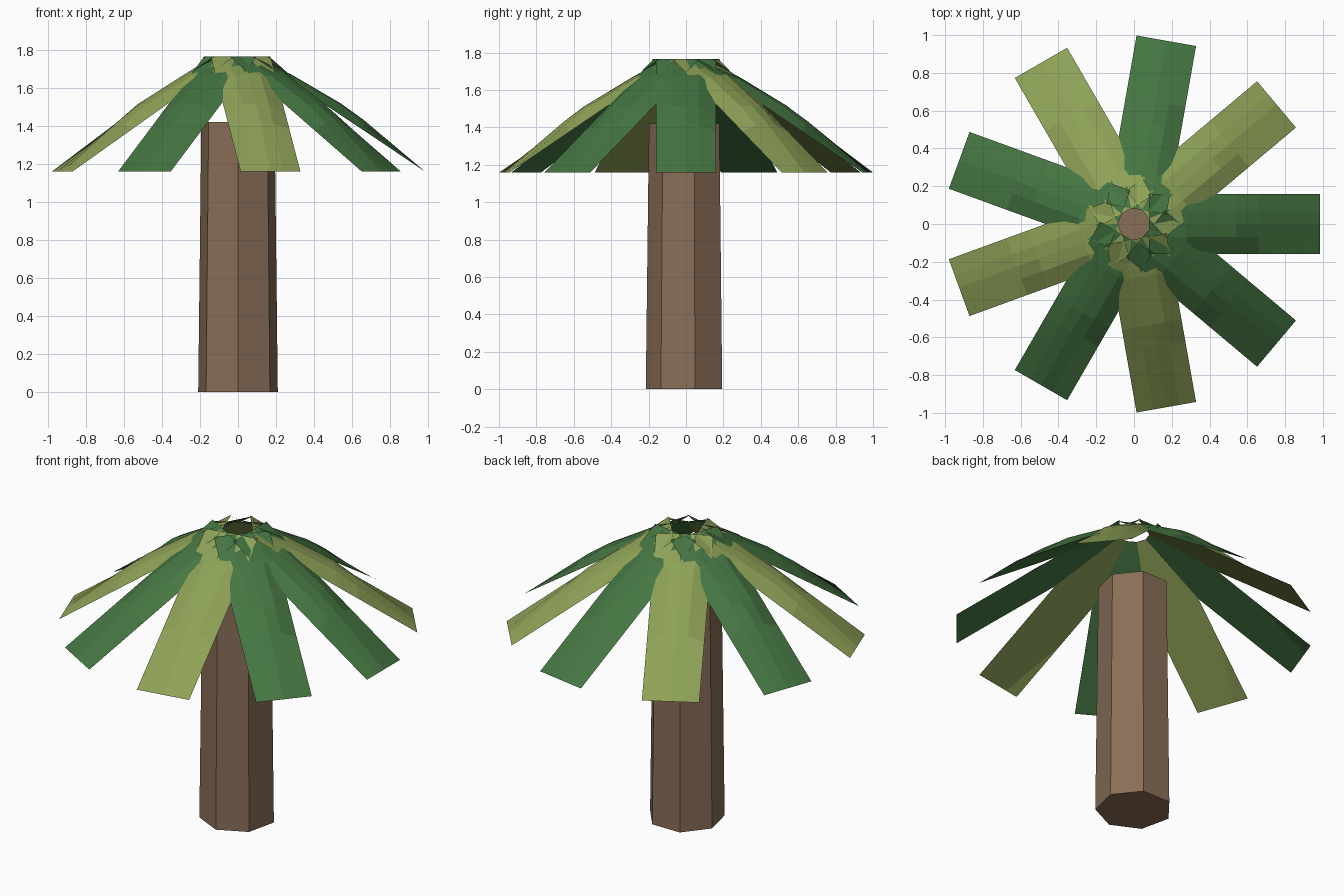
import bpy, bmesh, math
from mathutils import Matrix

if "Cube" in bpy.data.objects:
    bpy.data.objects.remove(bpy.data.objects["Cube"])


def material(name, rgb):
    m = bpy.data.materials.new(name)
    m.diffuse_color = (*rgb, 1)
    m.use_nodes = True
    m.node_tree.nodes["Principled BSDF"].inputs["Base Color"].default_value = m.diffuse_color
    return m


bark = material("bark", (0.25, 0.155, 0.095))
dark_green = material("dark_green", (0.06, 0.18, 0.055))
light_green = material("light_green", (0.27, 0.36, 0.095))


def add_object(name, bm, mat):
    bmesh.ops.recalc_face_normals(bm, faces=bm.faces)
    me = bpy.data.meshes.new(name)
    bm.to_mesh(me)
    bm.free()
    me.materials.append(mat)
    ob = bpy.data.objects.new(name, me)
    bpy.context.collection.objects.link(ob)
    return ob


# Trunk: tapered seven-sided column, one corner facing the front
TRUNK_H = 1.42
bm = bmesh.new()
rings = []
for r, z in ((0.215, 0), (0.198, TRUNK_H)):
    rings.append([bm.verts.new((r * math.cos(a), r * math.sin(a), z))
                  for a in (-math.pi / 2 + i * math.tau / 7 for i in range(7))])
for i in range(7):
    j = (i + 1) % 7
    bm.faces.new((rings[0][i], rings[0][j], rings[1][j], rings[1][i]))
bm.faces.new(rings[0])
bm.faces.new(rings[1])
add_object("trunk", bm, bark)

# Leaf: flat sloping underside with a shallow raised back
IN_X, OUT_X, TOP_Z, TIP_Z, HALF = 0.08, 0.985, 1.765, 1.16, 0.16
# distance from centre, bulge at the ridge, bulge beside the ridge
STATIONS = ((IN_X, 0, 0), (0.28, 0.04, 0.037), (0.54, 0.062, 0.055),
            (0.66, 0.056, 0.036), (OUT_X, 0, 0))


def base_z(x):
    return TOP_Z + (TIP_Z - TOP_Z) * (x - IN_X) / (OUT_X - IN_X)


def leaf(name, angle, mat):
    bm = bmesh.new()
    rows = []
    for x, ridge, side in STATIONS:
        section = ((-HALF, 0), (-0.07, side), (0, ridge), (0.07, side), (HALF, 0))
        rows.append([bm.verts.new((x, y, base_z(x) + h)) for y, h in section])
    for a, b in zip(rows, rows[1:]):
        for i in range(4):
            bm.faces.new((a[i], b[i], b[i + 1], a[i + 1]))
    # underside closes the outline
    outline = [r[0] for r in rows] + rows[-1][1:] + [r[4] for r in rows[-2::-1]] + rows[0][3:0:-1]
    bm.faces.new(outline)
    bm.transform(Matrix.Rotation(angle, 4, 'Z'))
    add_object(name, bm, mat)


# Crown: nine leaves in alternating greens
for i in range(9):
    leaf(f"leaf_{i + 1}", math.radians(40 * i), light_green if i % 2 else dark_green)
